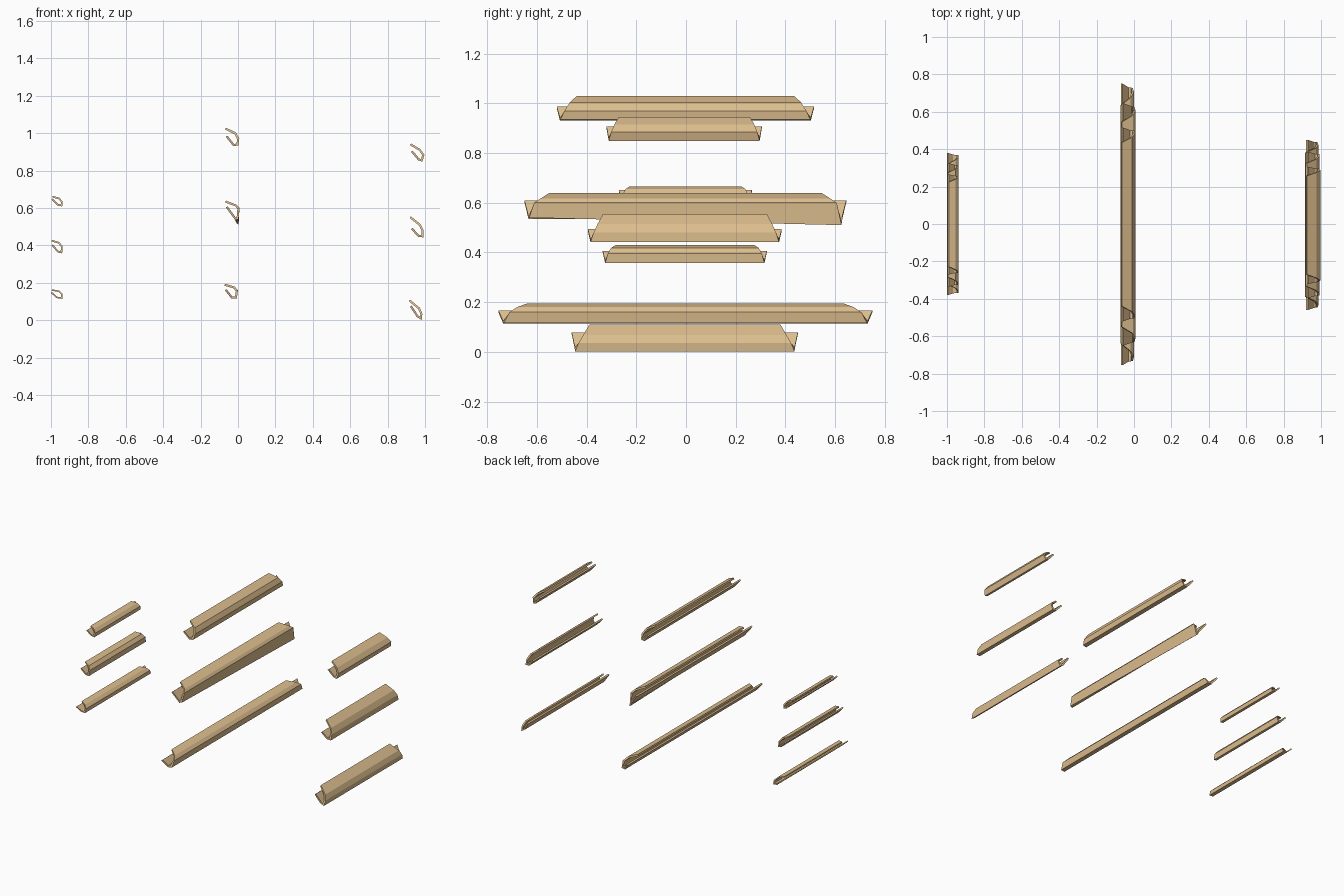
import bpy, bmesh
from mathutils import Vector

if "Cube" in bpy.data.objects:
    bpy.data.objects.remove(bpy.data.objects["Cube"])

mat = bpy.data.materials.new("pale_wood")
mat.diffuse_color = (0.72, 0.51, 0.27, 1)
mat.use_nodes = True
mat.node_tree.nodes["Principled BSDF"].inputs["Base Color"].default_value = mat.diffuse_color

# how far each profile point (upper lip -> back -> lower lip) reaches toward the ends
REACH = (0.845, 0.90, 0.94, 0.97, 0.975, 1.0)


def inner_line(pts, t):
    """Offset an open profile toward its hollow side with mitred corners."""
    p = [Vector(q) for q in pts]
    normals = []
    for a, b in zip(p, p[1:]):
        d = (b - a).normalized()
        normals.append(Vector((d.y, -d.x)))
    out = []
    for i, q in enumerate(p):
        n0, n1 = normals[max(i - 1, 0)], normals[min(i, len(normals) - 1)]
        m = (n0 + n1).normalized()
        out.append(q + m * t / max(m.dot(n0), 0.6))
    return out


def bark_strip(name, pts, y0, y1, t=0.011, dip=0.0):
    """Hollow split log: an open curled profile run along y with slanted ends."""
    bm = bmesh.new()
    inner = inner_line(pts, t)
    ends = []
    for y in (y0, y1):
        ring = []
        for line in (pts, inner):
            row = []
            for i, (x, z) in enumerate(line):
                drop = dip if y > 0 and i == 3 else 0
                row.append(bm.verts.new((x, y * REACH[i], z - drop)))
            ring.append(row)
        ends.append(ring)
    (o0, i0), (o1, i1) = ends
    n = len(pts)
    for k in range(n - 1):
        bm.faces.new((o0[k], o0[k + 1], o1[k + 1], o1[k]))
        bm.faces.new((i0[k], i1[k], i1[k + 1], i0[k + 1]))
        bm.faces.new((o0[k], i0[k], i0[k + 1], o0[k + 1]))
        bm.faces.new((o1[k], o1[k + 1], i1[k + 1], i1[k]))
    for k in (0, n - 1):
        bm.faces.new((o0[k], o1[k], i1[k], i0[k]))
    bmesh.ops.recalc_face_normals(bm, faces=bm.faces)
    me = bpy.data.meshes.new(name)
    bm.to_mesh(me)
    bm.free()
    me.materials.append(mat)
    bpy.context.collection.objects.link(bpy.data.objects.new(name, me))


# long strips, middle column
bark_strip("long_strip_top", [(-.065, 1.03), (-.01, 1.003), (.007, .97), (.002, .935),
                              (-.025, .93), (-.065, .98)], -.52, .515)
bark_strip("long_strip_middle", [(-.065, .64), (-.006, .617), (.008, .60), (.003, .54),
                                 (-.015, .535), (-.065, .603)], -.65, .645, dip=.03)
bark_strip("long_strip_bottom", [(-.07, .195), (-.018, .18), (0, .16), (-.006, .117),
                                 (-.035, .115), (-.07, .16)], -.755, .75)

# medium strips, right column
bark_strip("medium_strip_top", [(.925, .945), (.975, .915), (.997, .885), (.986, .848),
                                (.963, .855), (.925, .90)], -.32, .305)
bark_strip("medium_strip_middle", [(.925, .555), (.975, .515), (.993, .48), (.993, .443),
                                   (.963, .445), (.925, .487)], -.395, .385)
bark_strip("medium_strip_bottom", [(.92, .11), (.972, .067), (.986, .035), (.982, .001),
                                   (.955, .018), (.92, .072)], -.46, .45)

# short strips, left column
bark_strip("short_strip_top", [(-.99, .665), (-.955, .655), (-.937, .635), (-.94, .608),
                               (-.965, .613), (-.996, .644)], -.27, .265, .009)
bark_strip("short_strip_middle", [(-.995, .43), (-.955, .418), (-.937, .395), (-.94, .357),
                                  (-.965, .363), (-.997, .40)], -.335, .325, .009)
bark_strip("short_strip_bottom", [(-.995, .166), (-.955, .158), (-.937, .14), (-.938, .114),
                                  (-.97, .118), (-1.0, .145)], -.38, .38, .008)
